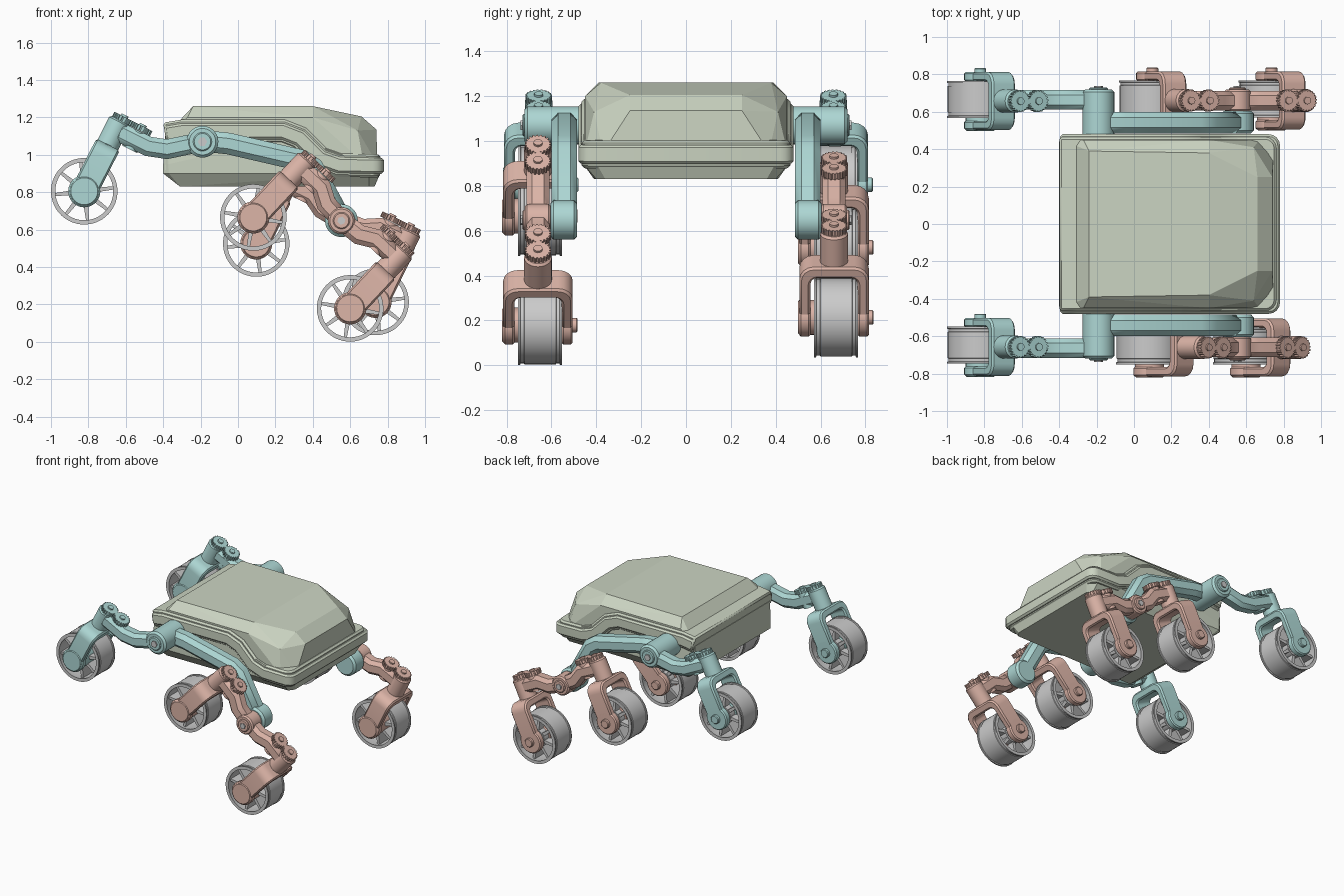
import bpy, bmesh
from math import sin, cos, pi, radians
from mathutils import Vector, Matrix

if "Cube" in bpy.data.objects:
    bpy.data.objects.remove(bpy.data.objects["Cube"])


def material(name, c):
    m = bpy.data.materials.new(name)
    m.diffuse_color = (*c, 1)
    m.use_nodes = True
    m.node_tree.nodes["Principled BSDF"].inputs["Base Color"].default_value = m.diffuse_color
    return m


GREEN = material("pale_green", (0.60, 0.66, 0.54))
TEAL = material("teal", (0.42, 0.68, 0.66))
SALMON = material("salmon", (0.72, 0.46, 0.39))
I4 = Matrix.Identity(4)


def finish(name, bm, mat, M=I4, bevel=0.0, angle=30):
    bmesh.ops.recalc_face_normals(bm, faces=bm.faces)
    bm.transform(M)
    me = bpy.data.meshes.new(name)
    bm.to_mesh(me)
    bm.free()
    if angle:
        me.shade_smooth()
        me.set_sharp_from_angle(angle=radians(angle))
    if mat:
        me.materials.append(mat)
    ob = bpy.data.objects.new(name, me)
    bpy.context.collection.objects.link(ob)
    if bevel:
        b = ob.modifiers.new("chamfer", 'BEVEL')
        b.width, b.segments, b.limit_method = bevel, 1, 'ANGLE'
        b.angle_limit = radians(50)
    return ob


def prism_mesh(pts, w0, w1, axis):
    """Extrude a 2D outline along the given axis from w0 to w1."""
    put = {'x': lambda a, b, w: (w, a, b), 'y': lambda a, b, w: (a, w, b),
           'z': lambda a, b, w: (a, b, w)}[axis]
    bm = bmesh.new()
    lo = [bm.verts.new(put(a, b, w0)) for a, b in pts]
    hi = [bm.verts.new(put(a, b, w1)) for a, b in pts]
    bm.faces.new(lo)
    bm.faces.new(hi)
    for i in range(len(pts)):
        j = (i + 1) % len(pts)
        bm.faces.new((lo[i], lo[j], hi[j], hi[i]))
    return bm


def prism(name, pts, w0, w1, axis, mat, M=I4, bevel=0.0):
    return finish(name, prism_mesh(pts, w0, w1, axis), mat, M, bevel)


def circle(r, c=(0, 0), n=28):
    return [(c[0] + r * cos(2 * pi * i / n), c[1] + r * sin(2 * pi * i / n)) for i in range(n)]


def gear_outline(r, c, teeth=20):
    out = []
    for i in range(teeth):
        for k, rr in ((0, r), (.45, r), (.55, r * .88), (.95, r * .88)):
            t = 2 * pi * (i + k) / teeth
            out.append((c[0] + rr * cos(t), c[1] + rr * sin(t)))
    return out


def strip(path, width):
    """Outline of a band of constant width along a 2D path."""
    P = [Vector(p) for p in path]
    L, R = [], []
    for i, p in enumerate(P):
        a = (p - P[i - 1]).normalized() if i else (P[1] - p).normalized()
        b = (P[i + 1] - p).normalized() if i < len(P) - 1 else a
        t = (a + b).normalized()
        n = Vector((-t.y, t.x)) * (width / 2 / max(t.dot(a), .5))
        L.append(tuple(p + n))
        R.append(tuple(p - n))
    return L + R[::-1]


def lathe(name, prof, mat, M, n=48):
    """Revolve a closed (radius, y) profile around the y axis."""
    bm = bmesh.new()
    rings = [[bm.verts.new((r * cos(2 * pi * i / n), y, r * sin(2 * pi * i / n)))
              for r, y in prof] for i in range(n)]
    for i in range(n):
        a, b = rings[i], rings[(i + 1) % n]
        for k in range(len(prof)):
            j = (k + 1) % len(prof)
            bm.faces.new((a[k], a[j], b[j], b[k]))
    return finish(name, bm, mat, M)


def hull(name, half, mat):
    """Convex shell from points mirrored across y = 0."""
    bm = bmesh.new()
    for x, y, z in half:
        for s in (1, -1):
            bm.verts.new((x, s * y, z))
    bmesh.ops.convex_hull(bm, input=bm.verts)
    bmesh.ops.dissolve_limit(bm, angle_limit=radians(1), verts=bm.verts, edges=bm.edges)
    return finish(name, bm, mat, angle=0)


# Body: faceted upper shell, lower tub, stepped belt around the sides
hull("upper_shell", [
    (-.39, .45, .92), (-.39, .45, 1.10), (-.24, .39, 1.26), (-.27, .45, 1.20),
    (.40, .38, 1.26), (.40, .45, 1.20), (.66, .25, 1.205), (.74, .25, 1.135),
    (.64, .41, 1.13), (.67, .45, .96), (.745, .37, .95), (.745, .37, .92), (.67, .45, .92)], GREEN)
hull("lower_tub", [
    (-.31, .41, .83), (.70, .40, .83), (.73, .36, .83), (-.40, .44, .95), (-.37, .46, .95),
    (-.39, .45, 1.08), (-.40, .44, .90), (-.37, .46, .90), (.70, .46, .90), (.76, .40, .90),
    (.76, .40, .95), (.70, .46, .95), (.28, .46, 1.1)], GREEN)
belt_path = [(-.39, 1.11), (-.30, 1.125), (.24, 1.125), (.33, 1.09), (.44, .98), (.54, .945), (.78, .94)]
for name, width, y, trim in (("side_belt", .085, .48, 0), ("belt_lip", .125, .465, .02)):
    path = belt_path[:-1] + [(.78 - trim, .94)]
    bm = prism_mesh(strip(path, width), -y, y, 'y')
    corner = [e for e in bm.edges if all(v.co.x > .74 for v in e.verts)
              and abs(e.verts[0].co.y - e.verts[1].co.y) < .01]
    bmesh.ops.bevel(bm, geom=corner, offset=.06, segments=4, profile=.5, affect='EDGES')
    finish(name, bm, GREEN, bevel=.012)


def fork_outline():
    """Upside-down U with rounded shoulders, in the y-z plane."""
    def half(w, top, r):
        return [(w - r + r * cos(t * pi / 8), top - r + r * sin(t * pi / 8)) for t in range(5)]
    out, inn = half(.155, .28, .065), half(.105, .225, .03)
    o = [(.155, 0)] + out + [(-a, b) for a, b in out[::-1]] + [(-.155, 0)]
    i = [(.105, 0)] + inn + [(-a, b) for a, b in inn[::-1]] + [(-.105, 0)]
    return o + i[::-1]


def leg(name, M, mat, d):
    """Wheel, fork and steering gears; M places the hub, d points to the arm."""
    R = .178
    lathe(name + "_wheel", [
        (R, -.09), (R, -.08), (R - .007, -.078), (R - .007, -.062), (R - .003, -.06),
        (R - .003, .08), (R - .007, .082), (R - .007, .096), (R, .098), (R, .108),
        (.155, .108), (.160, .09), (.160, -.07), (.155, -.09)], None, M)
    for k in range(8):
        S = M @ Matrix.Rotation(k * pi / 4 + .2, 4, 'Y')
        prism(name + "_spoke", [(.06, -.013), (.163, -.008), (.163, .008), (.06, .013)],
              -.06, .08, 'y', None, S)
    prism(name + "_wheel_hub", circle(.07), -.06, .085, 'y', None, M)
    prism(name + "_fork", fork_outline(), -.07, .07, 'x', mat, M, .01)
    for y0, y1 in ((-.155, -.105), (.105, .155)):
        prism(name + "_fork_foot", circle(.086), y0, y1, 'y', mat, M, .008)
    prism(name + "_drive_motor", circle(.078), -.16, .03, 'y', mat, M, .006)
    prism(name + "_axle_cap", circle(.032), .03, .177, 'y', mat, M, .005)
    prism(name + "_steering_post", circle(.062), .27, .425, 'z', mat, M, .01)
    prism(name + "_steering_motor", circle(.045, (d * .115, 0)), .31, .42, 'z', mat, M)
    for g, cx in enumerate((.01 * d, .12 * d)):
        prism(name + "_gear", gear_outline(.059, (cx, 0)), .422, .452, 'z', mat, M)
        prism(name + "_gear_boss", circle(.02, (cx, 0), 16), .45, .462, 'z', mat, M)


def tilted(x, y, z, deg):
    return Matrix.Translation((x, y, z)) @ Matrix.Rotation(radians(deg), 4, 'Y')


PIVOT = (.553, .648)
for s, side, tilt in ((-1, "right", 43.2), (1, "left", 26.1)):
    def span(a, b):
        return sorted((s * a, s * b))

    # Rocker: outer arm, cross tube, inner beam down to the bogie
    prism(side + "_rocker_arm", strip([(-.65, 1.13), (-.48, 1.045), (-.38, 1.03), (-.19, 1.07)], .105),
          *span(.612, .716), 'y', TEAL, bevel=.025)
    prism(side + "_rocker_tube", circle(.085, (-.19, 1.07)), *span(.44, .72), 'y', TEAL, bevel=.014)
    prism(side + "_rocker_cap", circle(.05, (-.19, 1.07)), *span(.70, .73), 'y', TEAL, bevel=.006)
    prism(side + "_rocker_bolt", circle(.025, (-.19, 1.07), 6), *span(.72, .738), 'y', None)
    prism(side + "_rocker_beam", strip([(-.19, 1.075), (-.05, 1.06), (.34, .97), (.40, .93), PIVOT], .115),
          *span(.485, .6), 'y', TEAL, bevel=.03)
    prism(side + "_rocker_end", circle(.088, PIVOT), *span(.485, .605), 'y', TEAL, bevel=.015)
    leg(side + "_rear_leg", tilted(-.822, s * .657, .805, 27), TEAL, 1)

    # Bogie: two cranked arms on a pivot, one leg at each end
    B = tilted(PIVOT[0], s * .66, PIVOT[1], tilt)
    for d, end in ((-1, "middle"), (1, "front")):
        arm = [(d * .355, .055), (d * .20, .055), (d * .12, .01), (0, 0)]
        prism(side + "_bogie_arm_" + end, strip(arm, .105), -.052, .052, 'y', SALMON, B, .025)
        leg(side + "_" + end + "_leg", B @ Matrix.Translation((d * .355, 0, -.31)), SALMON, -d)
    prism(side + "_bogie_pivot", circle(.072), -.058, .058, 'y', SALMON, B, .01)
    prism(side + "_bogie_cap", circle(.045), *sorted((0, s * .07)), 'y', SALMON, B, .006)
    prism(side + "_bogie_bolt", circle(.022, n=6), *sorted((0, s * .078)), 'y', None, B)
